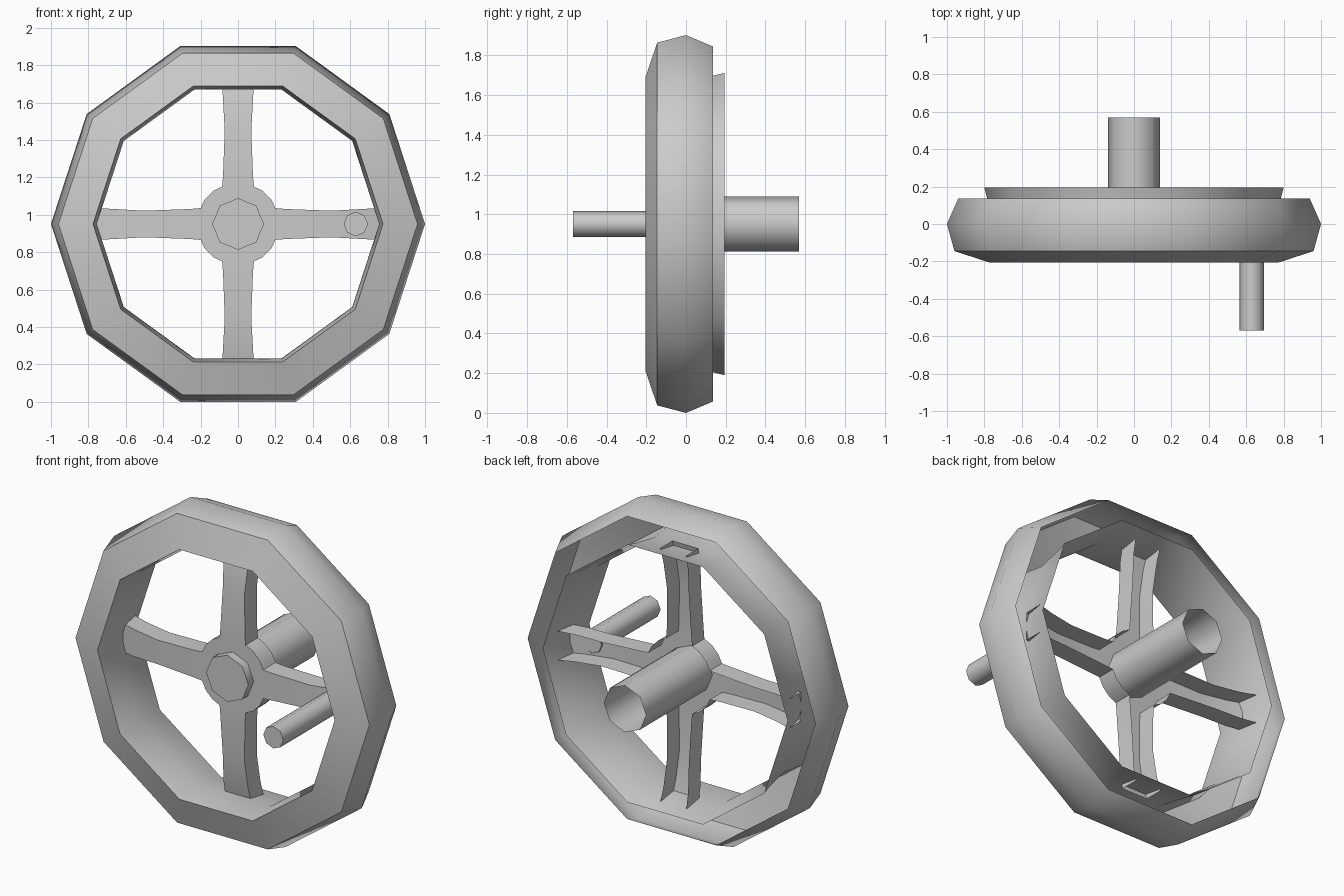
import bpy, bmesh, math
from mathutils import Vector

if "Cube" in bpy.data.objects:
    bpy.data.objects.remove(bpy.data.objects["Cube"])

ZC = 0.951          # height of the wheel axis
FRONT = -0.05       # front plane of the spokes
DEPTH = 0.115       # depth of the spoke channel


def finish(bm, name, angle):
    bmesh.ops.remove_doubles(bm, verts=bm.verts, dist=0.0005)
    bmesh.ops.recalc_face_normals(bm, faces=bm.faces)
    mesh = bpy.data.meshes.new(name)
    bm.to_mesh(mesh)
    bm.free()
    obj = bpy.data.objects.new(name, mesh)
    bpy.context.collection.objects.link(obj)
    obj.location.z = ZC
    bpy.ops.object.select_all(action='DESELECT')
    obj.select_set(True)
    bpy.context.view_layer.objects.active = obj
    bpy.ops.object.shade_smooth_by_angle(angle=math.radians(angle))
    return obj


def lathe(name, profile, sides, angle, x=0.0, cap_first=False):
    """Turn a (radius, y) profile round the y axis."""
    bm = bmesh.new()
    rings = []
    for r, y in profile:
        rings.append([bm.verts.new((x + r * math.cos(2 * math.pi * i / sides), y,
                                    r * math.sin(2 * math.pi * i / sides)))
                      for i in range(sides)])
    for a, b in zip(rings, rings[1:]):
        for i in range(sides):
            j = (i + 1) % sides
            bm.faces.new((a[i], a[j], b[j], b[i]))
    if cap_first:
        bm.faces.new(rings[0])
    return finish(bm, name, angle)


# Ten-sided rim shell, open at the back
lathe("rim", [(0.94, 0.135), (1.0, 0.0), (0.96, -0.145), (0.775, -0.205),
              (0.755, -0.04), (0.785, 0.135), (0.80, 0.195)], 10, 50)

# Hollow shaft with closed front, and crank handle
lathe("shaft", [(0.138, -0.10), (0.138, 0.57)], 8, 50, cap_first=True)
lathe("handle", [(0.065, -0.57), (0.065, -0.02)], 8, 50, x=0.63, cap_first=True)

# Hub plate and four channel-shaped spokes, open at the back
bm = bmesh.new()
stations = [(0.20, 0.085, FRONT), (0.26, 0.08, FRONT), (0.50, 0.071, FRONT + 0.01),
            (0.66, 0.08, FRONT + 0.03), (0.755, 0.085, FRONT + 0.055)]
corner = [(0.20, 0.085), (0.176, 0.134), (0.134, 0.176), (0.085, 0.20)]
outline = []
for k in range(4):
    c, s = [(1, 0), (0, 1), (-1, 0), (0, -1)][k]

    def vert(x, y, z):
        return bm.verts.new(Vector((x * c - z * s, y, x * s + z * c)))

    rows = []
    for r, w, y in stations:
        rows.append([vert(r, y + DEPTH, -w), vert(r, y, -w),
                     vert(r, y, w), vert(r, y + DEPTH, w)])
    for a, b in zip(rows, rows[1:]):
        for i in range(3):
            bm.faces.new((a[i], a[i + 1], b[i + 1], b[i]))
    front = [vert(x, FRONT, z) for x, z in corner]
    back = [vert(x, FRONT + DEPTH, z) for x, z in corner]
    for i in range(3):
        bm.faces.new((front[i], front[i + 1], back[i + 1], back[i]))
    outline += front
bm.faces.new(outline)
finish(bm, "hub_and_spokes", 28)
